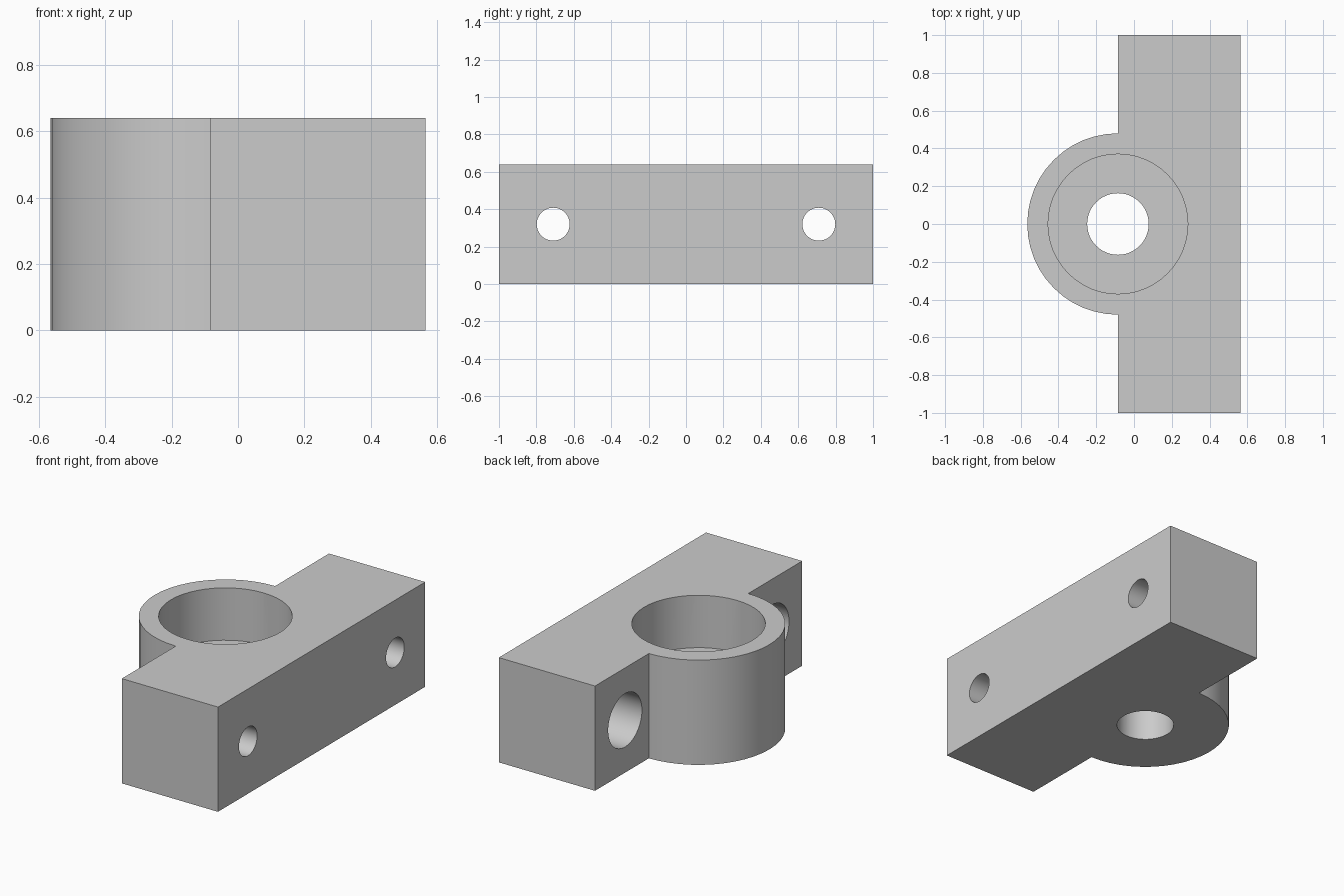
import bpy
from math import pi, radians

cube = bpy.data.objects.get("Cube")
if cube:
    bpy.data.objects.remove(cube, do_unlink=True)

# Overall dimensions
LEFT, BACK, HEIGHT = -0.085, 0.565, 0.64
MID = HEIGHT / 2
OVER = 0.1  # how far cutters poke out of the body

grey = bpy.data.materials.new("plain_grey")
grey.use_nodes = True
colour = (0.6, 0.6, 0.6, 1)
grey.diffuse_color = colour
grey.node_tree.nodes["Principled BSDF"].inputs["Base Color"].default_value = colour


def cylinder(name, radius, start, end, axis="Z", across=(0, 0)):
    """Cylinder from start to end along X or Z, centred on the other two axes."""
    mid = (start + end) / 2
    if axis == "Z":
        loc, rot = (across[0], across[1], mid), (0, 0, 0)
    else:
        loc, rot = (mid, across[0], across[1]), (0, pi / 2, 0)
    bpy.ops.mesh.primitive_cylinder_add(vertices=48, radius=radius, depth=end - start,
                                        location=loc, rotation=rot)
    obj = bpy.context.object
    obj.name = name
    return obj


def combine(body, tool, operation):
    """Apply a boolean to the body and discard the tool."""
    mod = body.modifiers.new(tool.name, "BOOLEAN")
    mod.operation, mod.solver, mod.object = operation, "EXACT", tool
    bpy.context.view_layer.objects.active = body
    bpy.ops.object.modifier_apply(modifier=mod.name)
    bpy.data.objects.remove(tool, do_unlink=True)


# Mounting block
bpy.ops.mesh.primitive_cube_add(size=1, location=((LEFT + BACK) / 2, 0, MID))
body = bpy.context.object
body.name = "bearing_bracket"
body.scale = (BACK - LEFT, 2, HEIGHT)
bpy.ops.object.transform_apply(location=True, rotation=True, scale=True)
body.data.materials.append(grey)

# Round boss on the side of the block
hub = (LEFT, 0)
boss = cylinder("boss", 0.48, 0, HEIGHT, across=hub)
boss.data.materials.append(grey)
combine(body, boss, "UNION")

# Stepped vertical bore
combine(body, cylinder("shaft_hole", 0.163, -OVER, HEIGHT + OVER, across=hub), "DIFFERENCE")
combine(body, cylinder("bearing_seat", 0.37, MID, HEIGHT + OVER, across=hub), "DIFFERENCE")

# Counterbored screw holes through both wings
for y in (-0.71, 0.71):
    combine(body, cylinder("screw_hole", 0.088, LEFT - OVER, BACK + OVER, "X", (y, MID)), "DIFFERENCE")
    combine(body, cylinder("screw_recess", 0.163, LEFT - OVER, LEFT + 0.32, "X", (y, MID)), "DIFFERENCE")

# Smooth round walls, crisp edges
bpy.ops.object.select_all(action="DESELECT")
body.select_set(True)
bpy.context.view_layer.objects.active = body
bpy.ops.object.shade_smooth_by_angle(angle=radians(30))
